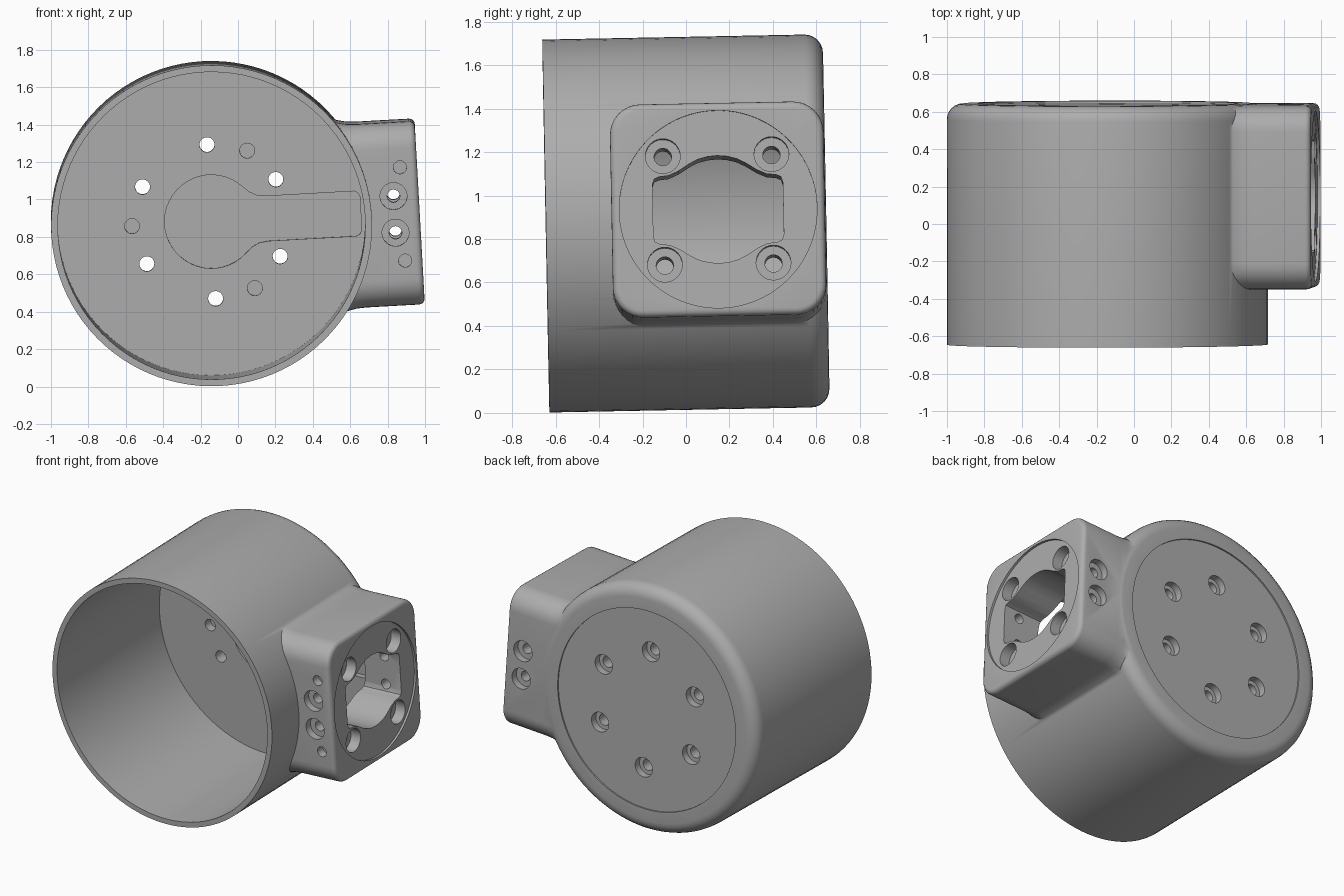
import bpy, bmesh, math
from math import cos, sin, pi, radians
from mathutils import Matrix, Vector

if "Cube" in bpy.data.objects:
    bpy.data.objects.remove(bpy.data.objects["Cube"])

grey = bpy.data.materials.new("plain_grey")
grey.use_nodes = True
grey.diffuse_color = (0.42, 0.42, 0.42, 1)
grey.node_tree.nodes["Principled BSDF"].inputs["Base Color"].default_value = (0.42, 0.42, 0.42, 1)


def loft(name, rings):
    """Closed solid through rings with equal point counts."""
    bm = bmesh.new()
    loops = [[bm.verts.new(p) for p in ring] for ring in rings]
    n = len(loops[0])
    for a, b in zip(loops, loops[1:]):
        for i in range(n):
            j = (i + 1) % n
            bm.faces.new((a[i], a[j], b[j], b[i]))
    bm.faces.new(loops[0])
    bm.faces.new(loops[-1])
    bmesh.ops.recalc_face_normals(bm, faces=bm.faces)
    mesh = bpy.data.meshes.new(name)
    bm.to_mesh(mesh)
    bm.free()
    mesh.materials.append(grey)
    obj = bpy.data.objects.new(name, mesh)
    bpy.context.collection.objects.link(obj)
    return obj


def place(axis, d, u, v):
    return Vector((u, d, v)) if axis == "y" else Vector((d, u, v))


def turned(name, axis, profile, u=0, v=0, n=32):
    """Solid of revolution along an axis; profile holds (radius, position)."""
    return loft(name, [[place(axis, d, u + r * cos(2 * pi * i / n), v + r * sin(2 * pi * i / n))
                        for i in range(n)] for r, d in profile])


def prism(name, axis, outline, d0, d1):
    return loft(name, [[place(axis, d, u, v) for u, v in outline] for d in (d0, d1)])


def boolean(target, tool, operation="DIFFERENCE"):
    mod = target.modifiers.new("bool", "BOOLEAN")
    mod.operation, mod.solver, mod.object = operation, "EXACT", tool
    bpy.context.view_layer.update()
    mesh = bpy.data.meshes.new_from_object(target.evaluated_get(bpy.context.evaluated_depsgraph_get()))
    target.modifiers.clear()
    target.data = mesh
    bpy.data.objects.remove(tool)


def bore(axis, r, d0, d1, u, v, n=32):
    boolean(body, turned("bore", axis, [(r, d0), (r, d1)], u, v, n))


# Cup body with a rounded back rim
R, BACK, FILLET = 0.858, 0.645, 0.085
rim = [(R - FILLET + FILLET * cos(a), BACK - FILLET + FILLET * sin(a))
       for a in (radians(15 * k) for k in range(7))]
body = turned("cup_housing", "y", [(R, -BACK)] + rim, n=96)


# Side boss: rounded square, flared into the cup and softened at its face
def rounded_square(x, half_y, half_z, r):
    pts = []
    for k, (sy, sz) in enumerate(((1, 1), (-1, 1), (-1, -1), (1, -1))):
        for i in range(9):
            a = pi / 2 * (k + i / 8)
            pts.append((x, BOSS_Y + sy * (half_y - r) + r * cos(a), sz * (half_z - r) + r * sin(a)))
    return pts


BOSS_Y, HALF, FACE = 0.148, 0.491, 1.115
flare = [(0.3, 0.07), (0.62, 0.07), (0.66, 0.035), (0.7, 0.014), (0.75, 0.003), (0.8, 0)]
edge = [(FACE - 0.03 + 0.03 * sin(a), 0.03 * cos(a) - 0.03) for a in (radians(22.5 * k) for k in range(5))]
boss = loft("side_boss", [rounded_square(x, HALF, HALF + e, 0.14) for x, e in flare]
            + [rounded_square(x, HALF + e, HALF + e, 0.14 + e) for x, e in edge])
boolean(body, boss, "UNION")

# Cup interior and the shallow disc on the back
FLOOR = 0.5
boolean(body, turned("interior", "y", [(0.822, -0.8), (0.822, FLOOR)], n=96))
bore("y", 0.695, BACK - 0.01, 0.8, 0, 0, 96)

# Keyhole pocket in the cup floor
half = [(0.8, 0.09), (0.79, 0.11), (0.77, 0.12), (0.3, 0.12), (0.25, 0.127), (0.21, 0.147)]
half += [(0.25 * cos(a), 0.25 * sin(a)) for a in (radians(46 + 8 * k) for k in range(17))]
pocket = half + [(u, -v) for u, v in reversed(half)]
boolean(body, prism("pocket", "y", pocket, FLOOR - 0.1, FLOOR + 0.04))

# Ring of screw holes through the floor, with three blind holes between
for k in range(6):
    a = radians(30 + 60 * k)
    u, v = 0.412 * cos(a), 0.412 * sin(a)
    bore("y", 0.04, 0.3, 0.8, u, v)
    bore("y", 0.068, 0.585, 0.8, u, v)
for k in range(3):
    a = radians(60 + 120 * k)
    bore("y", 0.04, 0.3, FLOOR + 0.06, 0.425 * cos(a), 0.425 * sin(a))

# Round recess and cable opening in the boss face
bore("x", 0.455, FACE - 0.015, 1.3, BOSS_Y, 0, 96)
quarter = [(0.3, 0.12), (0.292, 0.145), (0.27, 0.155), (0.225, 0.16), (0.18, 0.18),
           (0.13, 0.212), (0.09, 0.232), (0.045, 0.244)]
top = quarter + [(0, 0.248)] + [(-u, v) for u, v in reversed(quarter)]
opening = [(BOSS_Y + u, v) for u, v in top + [(-u, -v) for u, v in top]]
boolean(body, prism("opening", "x", opening, 0.5, 1.3))

# Four counterbored holes in the boss face
for sy in (-1, 1):
    for sz in (-1, 1):
        bore("x", 0.04, 0.55, 1.3, BOSS_Y + 0.25 * sy, 0.25 * sz)
        bore("x", 0.08, FACE - 0.09, 1.3, BOSS_Y + 0.25 * sy, 0.25 * sz)

# Cross screws through the boss sides, and blind pin holes at the front
for s in (-1, 1):
    bore("y", 0.034, -0.5, 0.8, 0.98, 0.098 * s)
    bore("y", 0.072, -0.5, BOSS_Y - HALF + 0.05, 0.98, 0.098 * s)
    bore("y", 0.072, BOSS_Y + HALF - 0.05, 0.8, 0.98, 0.098 * s)
    bore("y", 0.035, -0.5, BOSS_Y - HALF + 0.06, 1.023, 0.25 * s)

# Set the part at its slight tilt
body.data.transform(Matrix.Translation((-0.142, 0, 0.872))
                    @ Matrix.Rotation(radians(-3.2), 4, "Y") @ Matrix.Rotation(radians(1.1), 4, "X"))
bpy.ops.object.select_all(action="DESELECT")
body.select_set(True)
bpy.context.view_layer.objects.active = body
bpy.ops.object.shade_smooth_by_angle(angle=radians(30))
